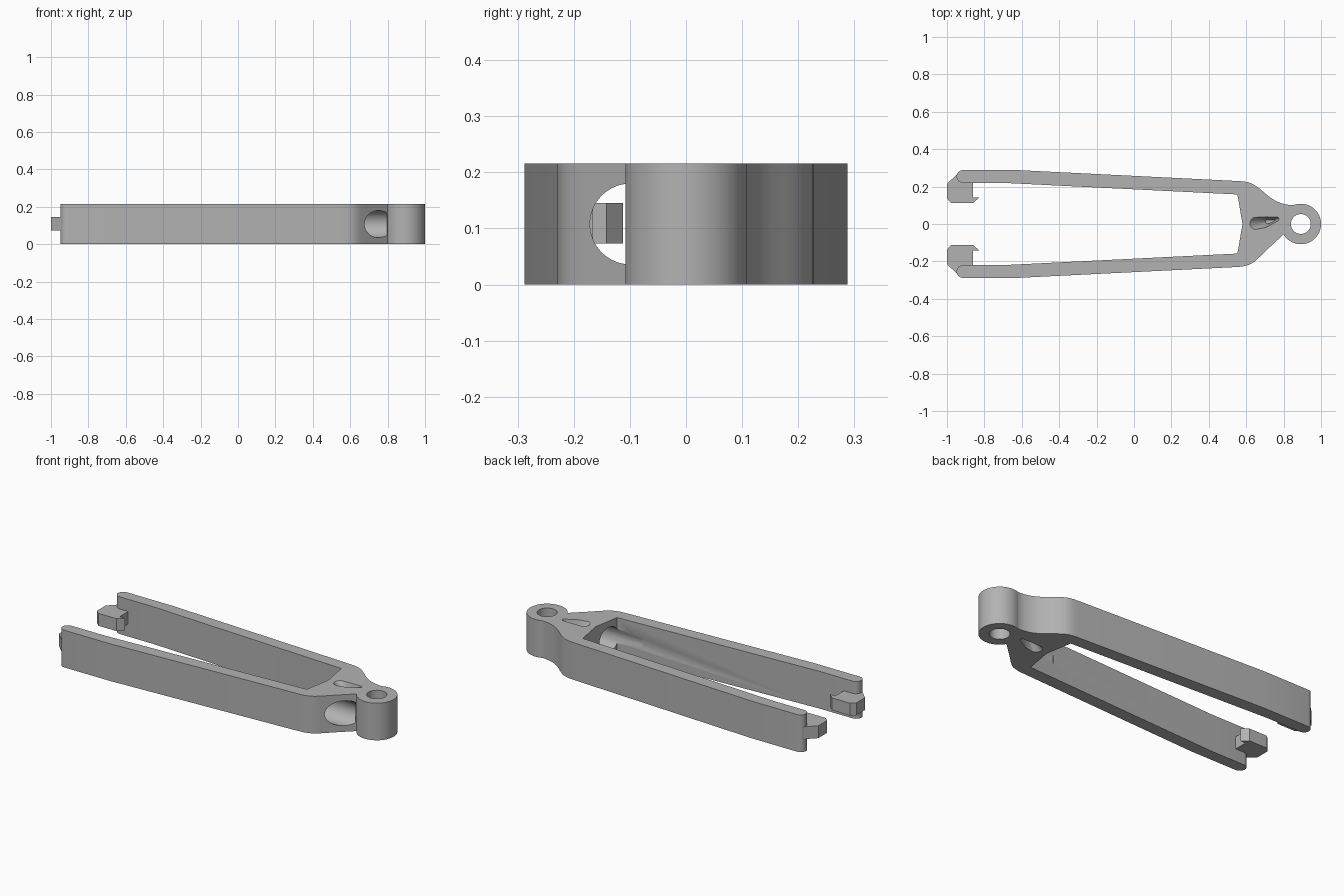
import bpy, bmesh
from math import radians, cos, sin
from mathutils import Matrix, Vector

cube = bpy.data.objects.get("Cube")
if cube:
    bpy.data.objects.remove(cube, do_unlink=True)

HEIGHT = 0.216
MID = HEIGHT / 2
RING = Vector((0.892, 0.0))

grey = bpy.data.materials.new("plain grey")
grey.use_nodes = True
grey.diffuse_color = (0.45, 0.45, 0.45, 1)
grey.node_tree.nodes["Principled BSDF"].inputs["Base Color"].default_value = grey.diffuse_color


def make_object(name, bm):
    bmesh.ops.recalc_face_normals(bm, faces=bm.faces)
    mesh = bpy.data.meshes.new(name)
    bm.to_mesh(mesh)
    bm.free()
    mesh.materials.append(grey)
    obj = bpy.data.objects.new(name, mesh)
    bpy.context.collection.objects.link(obj)
    return obj


def prism(name, outline, z0, z1, shrink=1.0, focus=(0, 0)):
    """Extrude an outline from z0 to z1, optionally shrinking the far end to a focus."""
    bm = bmesh.new()
    near = [bm.verts.new((x, y, z0)) for x, y in outline]
    f = Vector(focus)
    far = []
    for p in outline:
        q = f + (Vector(p) - f) * shrink
        far.append(bm.verts.new((q.x, q.y, z1)))
    bm.faces.new(near)
    bm.faces.new(far)
    n = len(near)
    for i in range(n):
        j = (i + 1) % n
        bm.faces.new((near[i], near[j], far[j], far[i]))
    return make_object(name, bm)


def cylinder(name, radius, length, matrix):
    bm = bmesh.new()
    bmesh.ops.create_cone(bm, cap_ends=True, segments=64, radius1=radius,
                          radius2=radius, depth=length, matrix=matrix)
    return make_object(name, bm)


def arc(center, radius, start, end, steps):
    angles = [radians(start + (end - start) * i / steps) for i in range(steps + 1)]
    return [(center[0] + radius * cos(a), center[1] + radius * sin(a)) for a in angles]


def bezier(a, b, c, d, steps=14):
    a, b, c, d = (Vector(p) for p in (a, b, c, d))
    pts = []
    for i in range(steps + 1):
        t = i / steps
        s = 1 - t
        pts.append(tuple(a * s**3 + b * 3 * s * s * t + c * 3 * s * t * t + d * t**3))
    return pts


def cut(obj, cutters):
    for c in cutters:
        c.hide_render = True
        mod = obj.modifiers.new("cut", 'BOOLEAN')
        mod.operation = 'DIFFERENCE'
        mod.solver = 'EXACT'
        mod.object = c
    graph = bpy.context.evaluated_depsgraph_get()
    mesh = bpy.data.meshes.new_from_object(obj.evaluated_get(graph))
    obj.modifiers.clear()
    obj.data = mesh
    for c in cutters:
        bpy.data.objects.remove(c, do_unlink=True)


# Forked body: one arm's inner edge and rounded tip, mirrored for the other
inner = [(0.58, 0), (0.553, 0.158), (-0.70, 0.22)]
tip = arc((-0.915, 0.254), 0.034, 270, 90, 12)
outer = [(-0.62, 0.288), (0.55, 0.23)]
half = inner + tip + outer
shoulder = bezier((0.58, 0.228), (0.69, 0.222), (0.70, 0.108), (0.85, 0.1))
ring = arc(RING, 0.108, 113, -149, 48)
cheek = [(0.714, -0.135)] + bezier((0.68, -0.168), (0.645, -0.2), (0.63, -0.222), (0.565, -0.229), 8)
lower_arm = [(x, -y) for x, y in reversed(half[1:])]
body = prism("forked_body", half + shoulder + ring[1:] + cheek + lower_arm, 0, HEIGHT)

# Ring hole, long side bore and the tapered pockets above and below
hole = cylinder("hole_cutter", 0.053, 1, Matrix.Translation((RING.x, 0, MID)))
bore = cylinder("bore_cutter", 0.072, 0.40,
                Matrix.Translation((0.596, -0.099, MID)) @ Matrix.Rotation(radians(90), 4, 'Y'))
drop = (arc((0.648, 0.003), 0.034, 270, 100, 12)
        + [(0.70, 0.039)] + arc((0.766, 0.027), 0.011, 90, -60, 6) + [(0.70, -0.021)])
pockets = [prism("pocket_cutter", drop, z, z + d, 0.3, (0.74, 0.015))
           for z, d in ((HEIGHT + 0.005, -0.08), (-0.005, 0.08))]
cut(body, [hole, bore] + pockets)

# Barbed hooks at the arm tips
hook = [(-0.93, 0.283), (-1, 0.214), (-1, 0.134), (-0.976, 0.112), (-0.86, 0.112),
        (-0.826, 0.143), (-0.86, 0.143), (-0.86, 0.235), (-0.9, 0.27)]
hooks = [prism(name, [(x, y * side) for x, y in hook], 0.073, 0.145)
         for name, side in (("back_hook", 1), ("front_hook", -1))]

# Smooth the round walls, keeping the edges crisp
for obj in [body] + hooks:
    bpy.ops.object.select_all(action='DESELECT')
    obj.select_set(True)
    bpy.context.view_layer.objects.active = obj
    bpy.ops.object.shade_smooth_by_angle(angle=radians(30))
